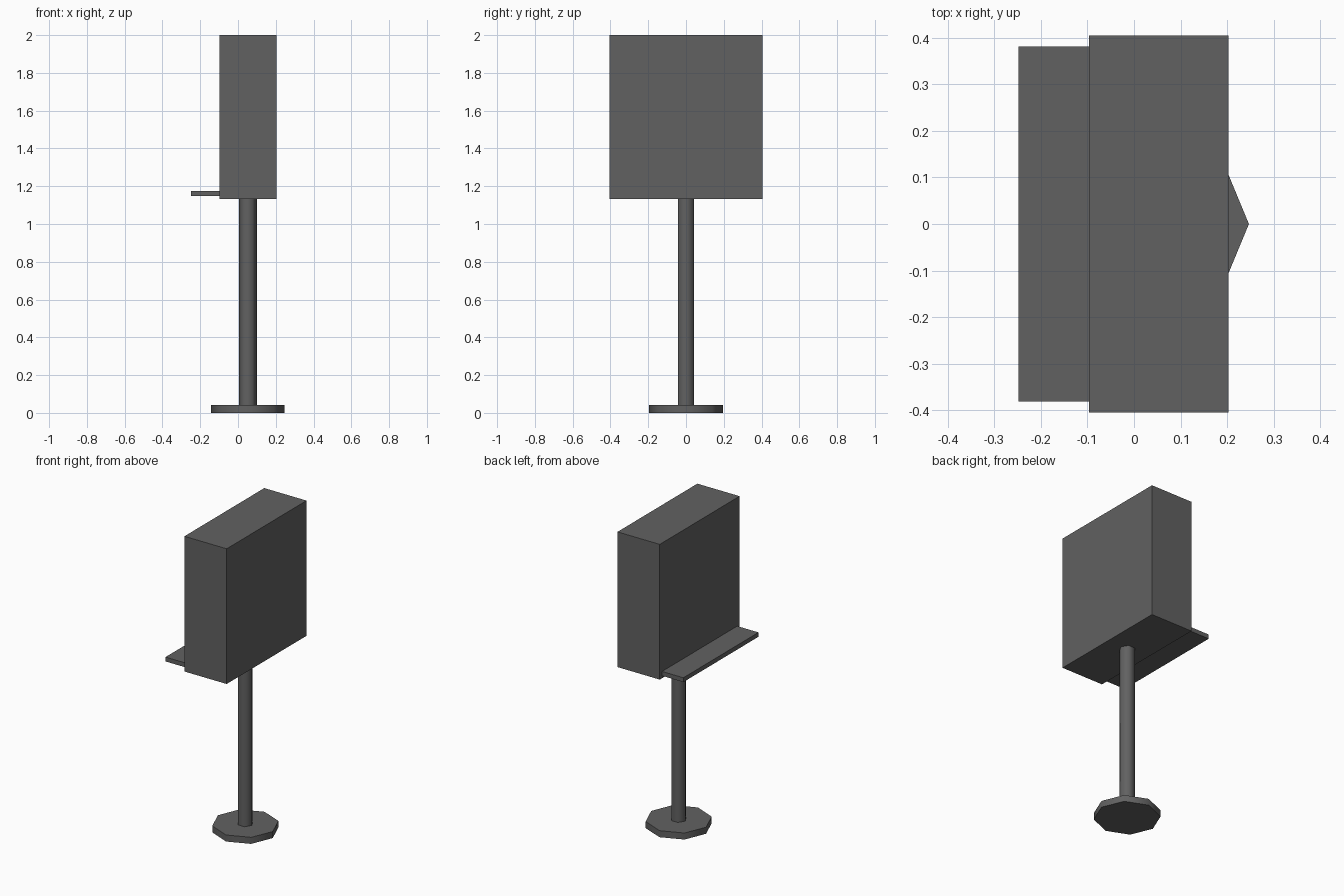
import bpy, bmesh, math
from mathutils import Matrix

cube = bpy.data.objects.get("Cube")
if cube:
    bpy.data.objects.remove(cube, do_unlink=True)

# Single dark grey finish
grey = bpy.data.materials.new("dark_grey")
grey.use_nodes = True
colour = (0.12, 0.12, 0.12, 1)
grey.diffuse_color = colour
grey.node_tree.nodes["Principled BSDF"].inputs["Base Color"].default_value = colour


def add_part(name, bm):
    mesh = bpy.data.meshes.new(name)
    bm.to_mesh(mesh)
    bm.free()
    mesh.materials.append(grey)
    obj = bpy.data.objects.new(name, mesh)
    bpy.context.collection.objects.link(obj)
    return obj


def box(name, low, high):
    bm = bmesh.new()
    bmesh.ops.create_cube(bm, size=1)
    for v in bm.verts:
        v.co = [h if c > 0 else l for c, l, h in zip(v.co, low, high)]
    return add_part(name, bm)


def prism(name, sides, radius, x, bottom, top):
    # Upright prism with a corner pointing along +x, rounded by shading
    bm = bmesh.new()
    ring = [bm.verts.new((x + radius * math.cos(math.tau * i / sides),
                          radius * math.sin(math.tau * i / sides), bottom))
            for i in range(sides)]
    base = bm.faces.new(ring)
    grown = bmesh.ops.extrude_face_region(bm, geom=[base], use_keep_orig=True)
    for v in grown["geom"]:
        if isinstance(v, bmesh.types.BMVert):
            v.co.z = top
    bmesh.ops.recalc_face_normals(bm, faces=bm.faces)
    obj = add_part(name, bm)
    bpy.ops.object.select_all(action="DESELECT")
    obj.select_set(True)
    bpy.context.view_layer.objects.active = obj
    bpy.ops.object.shade_smooth_by_angle(angle=math.radians(65))
    return obj


# Stand
post_x = 0.052
prism("foot_plate", 8, 0.195, post_x, 0, 0.042)
prism("post", 6, 0.0475, post_x, 0.042, 1.132)

# Cabinet and the ledge along its right side
box("cabinet", (-0.097, -0.405, 1.132), (0.203, 0.405, 2))
box("ledge", (-0.248, -0.381, 1.147), (-0.097, 0.381, 1.175))
